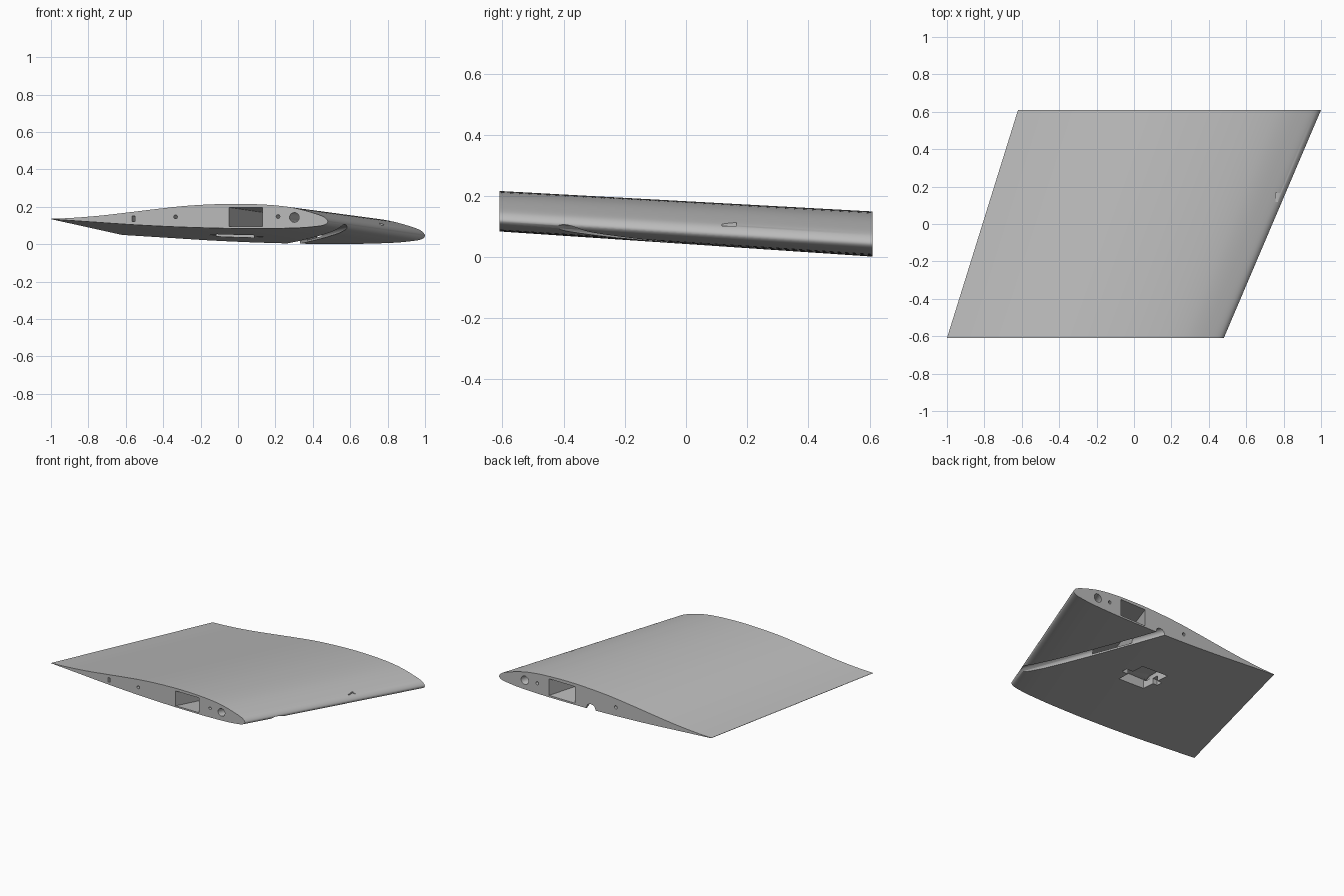
import bpy, bmesh, math
from mathutils import Vector

if "Cube" in bpy.data.objects:
    bpy.data.objects.remove(bpy.data.objects["Cube"], do_unlink=True)

grey = bpy.data.materials.new("light_grey")
grey.use_nodes = True
grey.diffuse_color = (0.5, 0.5, 0.5, 1)
grey.node_tree.nodes["Principled BSDF"].inputs["Base Color"].default_value = (0.5, 0.5, 0.5, 1)

# Aerofoil outline: chord fraction from the leading edge, height above it
UPPER = [(1, .016), (.92, .021), (.82, .033), (.72, .050), (.62, .068), (.52, .084),
         (.42, .093), (.32, .096), (.22, .091), (.15, .081), (.10, .067), (.05, .046),
         (.02, .030), (.006, .016)]
LOWER = [(0, 0), (.006, -.012), (.02, -.020), (.05, -.026), (.10, -.032), (.20, -.036),
         (.30, -.036), (.40, -.034), (.55, -.027), (.70, -.016), (.85, -.001), (1, .014)]


def smooth_path(points, steps):
    """Catmull-Rom curve through the points."""
    pts = [Vector(p) for p in points]
    pts = [2 * pts[0] - pts[1]] + pts + [2 * pts[-1] - pts[-2]]
    out = []
    for a, b, c, d in zip(pts, pts[1:], pts[2:], pts[3:]):
        for i in range(steps):
            u = i / steps
            out.append(0.5 * (2 * b + (c - a) * u + (2 * a - 5 * b + 4 * c - d) * u ** 2
                              + (3 * b - a - 3 * c + d) * u ** 3))
    return out + [pts[-2]]


def place(t, dz, s):
    """Point at chord fraction t and span fraction s (0 front, 1 back)."""
    chord = 1.48 + 0.14 * s
    wash = -0.011 * s * t
    return (0.48 + 0.52 * s - chord * t, -0.61 + 1.22 * s,
            0.12 - 0.075 * s + dz * (1 + 0.12 * s) + wash)


def loft(name, ring_a, ring_b):
    """Closed solid between two matching rings."""
    bm = bmesh.new()
    a = [bm.verts.new(p) for p in ring_a]
    b = [bm.verts.new(p) for p in ring_b]
    n = len(a)
    for i in range(n):
        j = (i + 1) % n
        bm.faces.new((a[i], a[j], b[j], b[i]))
    bm.faces.new(a[::-1])
    bm.faces.new(b)
    bmesh.ops.recalc_face_normals(bm, faces=bm.faces[:])
    mesh = bpy.data.meshes.new(name)
    bm.to_mesh(mesh)
    bm.free()
    mesh.materials.append(grey)
    obj = bpy.data.objects.new(name, mesh)
    bpy.context.collection.objects.link(obj)
    return obj


def span_solid(name, outline, s0, s1):
    return loft(name, [place(t, z, s0) for t, z in outline],
                [place(t, z, s1) for t, z in outline])


def box(name, x0, x1, y0, y1, z0, z1):
    ring = [(x0, y0), (x1, y0), (x1, y1), (x0, y1)]
    return loft(name, [(x, y, z0) for x, y in ring], [(x, y, z1) for x, y in ring])


def rectangle(t0, t1, z0, z1):
    return [(t0, z0), (t1, z0), (t1, z1), (t0, z1)]


def circle(t, z, r, n=20):
    return [(t + r / 1.48 * math.cos(2 * math.pi * i / n),
             z + r * math.sin(2 * math.pi * i / n)) for i in range(n)]


# Wing panel
wing = span_solid("wing_panel", smooth_path(UPPER + LOWER, 4), 0, 1)

# Spanwise channels: spar box, tube, pin holes and rear slot
cutters = [
    span_solid("spar_cut", rectangle(.236, .357, -.025, .077), -.05, 1.05),
    span_solid("tube_cut", circle(.121, .023, .026), -.05, 1.05),
    span_solid("front_pin_cut", circle(.180, .028, .010), -.05, 1.05),
    span_solid("rear_pin_cut", circle(.550, .026, .010), -.05, 1.05),
    span_solid("slot_cut", rectangle(.697, .707, .002, .032), -.05, .25),
]

# Round diagonal groove on the underside
start, end = Vector((.298, .61, .006)), Vector((.572, -.40, .073))
run = end - start
start, end = start - run * 0.1, end + run * 0.2
side = run.cross(Vector((0, 0, 1))).normalized()
rise = side.cross(run).normalized()
offsets = [0.033 * (side * math.cos(a) + rise * math.sin(a))
           for a in (2 * math.pi * i / 28 for i in range(28))]
cutters.append(loft("groove_cut", [start + o for o in offsets], [end + o for o in offsets]))

# Underside pocket with side tabs, and a small nick in the leading edge
cutters += [
    box("pocket_cut", -.115, .085, -.045, .185, -.1, .115),
    box("pocket_tab_cut", -.15, .135, .045, .09, -.1, .085),
    box("nick_cut", .757, .83, .118, .165, .102, .122),
]

bpy.context.view_layer.objects.active = wing
for cutter in cutters:
    cutter.hide_render = True
    mod = wing.modifiers.new(cutter.name, "BOOLEAN")
    mod.operation = "DIFFERENCE"
    mod.solver = "EXACT"
    mod.object = cutter
    bpy.ops.object.modifier_apply(modifier=mod.name)
for cutter in cutters:
    bpy.data.objects.remove(cutter, do_unlink=True)

# Smooth skin with sharp rims
bpy.ops.object.select_all(action="DESELECT")
wing.select_set(True)
bpy.ops.object.shade_smooth_by_angle(angle=math.radians(30))
